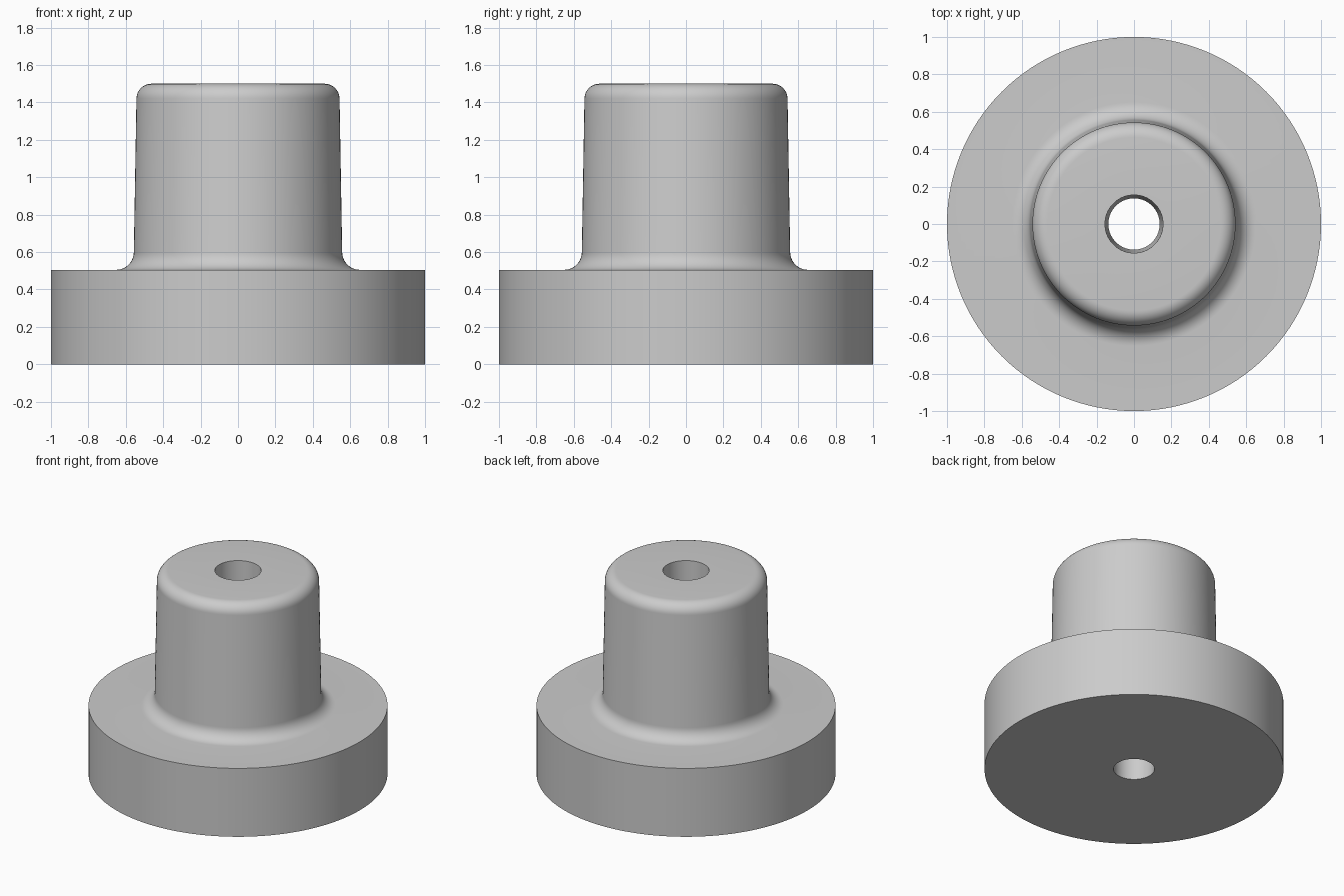
import bpy
import bmesh
from math import sin, cos, pi, radians
from mathutils import Matrix

SEGMENTS = 128

default_cube = bpy.data.objects.get("Cube")
if default_cube:
    bpy.data.objects.remove(default_cube, do_unlink=True)

grey = bpy.data.materials.new("plain grey")
grey.use_nodes = True
colour = (0.6, 0.6, 0.6, 1)
grey.diffuse_color = colour
grey.node_tree.nodes["Principled BSDF"].inputs["Base Color"].default_value = colour


def arc(centre_r, centre_z, radius, start, end, steps=10):
    """Profile points along a rounded corner, angles in degrees."""
    angles = [radians(start + (end - start) * i / steps) for i in range(steps + 1)]
    return [(centre_r + radius * cos(a), centre_z + radius * sin(a)) for a in angles]


def lathe(name, profile):
    """Revolve a closed (radius, z) profile around the z axis."""
    bm = bmesh.new()
    rings = []
    for r, z in profile:
        rings.append([bm.verts.new((r * cos(2 * pi * i / SEGMENTS),
                                    r * sin(2 * pi * i / SEGMENTS), z))
                      for i in range(SEGMENTS)])
    for lower, upper in zip(rings, rings[1:] + rings[:1]):
        for i in range(SEGMENTS):
            j = (i + 1) % SEGMENTS
            bm.faces.new((lower[i], lower[j], upper[j], upper[i]))
    bmesh.ops.recalc_face_normals(bm, faces=bm.faces)
    mesh = bpy.data.meshes.new(name)
    bm.to_mesh(mesh)
    bm.free()
    mesh.materials.append(grey)
    obj = bpy.data.objects.new(name, mesh)
    bpy.context.collection.objects.link(obj)
    return obj


# Wide base disc, fillet, slightly tapered boss with rounded rim, tapered bore
profile = [(0.137, 0), (1, 0), (1, 0.505)]
profile += arc(0.652, 0.6, 0.095, 270, 181)
profile += arc(0.463, 1.42, 0.08, 1, 90)
profile += [(0.155, 1.5)]
bushing = lathe("flanged_bushing", profile)

# Smooth round walls, crisp edges
bpy.ops.object.select_all(action="DESELECT")
bushing.select_set(True)
bpy.context.view_layer.objects.active = bushing
bpy.ops.object.shade_smooth_by_angle(angle=radians(30))
